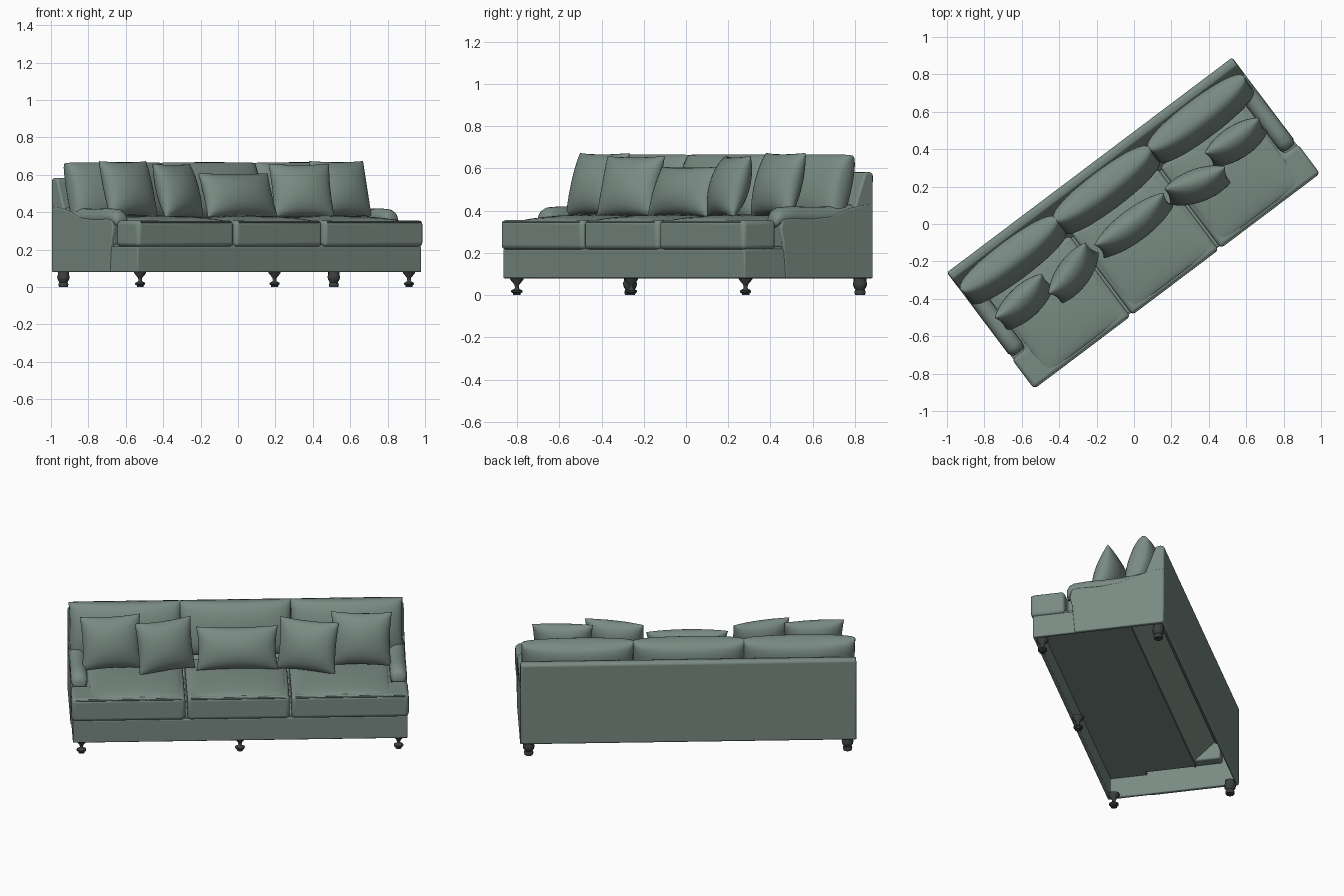
import bpy, bmesh
from math import radians, cos, sin, pi
from mathutils import Matrix, Vector

if "Cube" in bpy.data.objects:
    bpy.data.objects.remove(bpy.data.objects["Cube"])

ROT = Matrix.Rotation(radians(37), 4, 'Z')   # whole sofa stands turned by 37 degrees


def material(name, col):
    m = bpy.data.materials.new(name)
    m.diffuse_color = (*col, 1)
    m.use_nodes = True
    m.node_tree.nodes["Principled BSDF"].inputs["Base Color"].default_value = m.diffuse_color
    return m


FABRIC = material("fabric", (0.193, 0.258, 0.228))
WOOD = material("dark_wood", (0.045, 0.05, 0.052))


def finish(name, bm, mat=FABRIC, place=Matrix(), angle=40, bevel=0, segs=3):
    bmesh.ops.remove_doubles(bm, verts=bm.verts, dist=1e-5)
    bmesh.ops.recalc_face_normals(bm, faces=bm.faces)
    me = bpy.data.meshes.new(name)
    bm.to_mesh(me)
    bm.free()
    me.materials.append(mat)
    ob = bpy.data.objects.new(name, me)
    bpy.context.collection.objects.link(ob)
    ob.matrix_world = ROT @ place
    if bevel:
        b = ob.modifiers.new("soft_edges", 'BEVEL')
        b.width, b.segments, b.limit_method = bevel, segs, 'ANGLE'
    bpy.ops.object.select_all(action='DESELECT')
    bpy.context.view_layer.objects.active = ob
    ob.select_set(True)
    bpy.ops.object.shade_smooth_by_angle(angle=radians(angle))
    return ob


def prism(name, pts, axis, a, b, bevel=0.01, segs=3):
    """Extrude an outline: axis X takes (y, z) points, axis Z takes (x, y) points."""
    bm = bmesh.new()
    co = (lambda p, t: (t, p[0], p[1])) if axis == 'X' else (lambda p, t: (p[0], p[1], t))
    f = bm.faces.new([bm.verts.new(co(p, a)) for p in pts])
    ext = bmesh.ops.extrude_face_region(bm, geom=[f])
    d = Vector((b - a, 0, 0)) if axis == 'X' else Vector((0, 0, b - a))
    bmesh.ops.translate(bm, vec=d, verts=[v for v in ext['geom'] if isinstance(v, bmesh.types.BMVert)])
    bmesh.ops.recalc_face_normals(bm, faces=bm.faces)
    return finish(name, bm, bevel=bevel, segs=segs)


def pillow(name, w, h, t, place, full=0.5, pinch=0.1, n=20):
    """Stuffed cushion in the XZ plane; low 'full' gives a boxier body."""
    bm = bmesh.new()
    for side in (-1, 1):
        grid = []
        for i in range(n + 1):
            row = []
            for j in range(n + 1):
                x, z = -cos(pi * i / n), -cos(pi * j / n)
                y = side * t / 2 * max(0, (1 - x * x) * (1 - z * z)) ** full
                row.append(bm.verts.new((w / 2 * x * (1 - pinch * (1 - z * z)), y,
                                         h / 2 * z * (1 - pinch * (1 - x * x)))))
            grid.append(row)
        for i in range(n):
            for j in range(n):
                bm.faces.new((grid[i][j], grid[i + 1][j], grid[i + 1][j + 1], grid[i][j + 1]))
    return finish(name, bm, place=place, angle=60)


def loft(name, rings, mat=FABRIC, place=Matrix(), angle=60):
    """Skin a list of closed rings and cap both ends."""
    bm = bmesh.new()
    rings = [[bm.verts.new(c) for c in r] for r in rings]
    n = len(rings[0])
    for a, b in zip(rings, rings[1:]):
        for k in range(n):
            bm.faces.new((a[k], a[(k + 1) % n], b[(k + 1) % n], b[k]))
    bm.faces.new(rings[0])
    bm.faces.new(rings[-1])
    finish(name, bm, mat, place, angle)


def circle(n=20):
    return [(cos(2 * pi * k / n), sin(2 * pi * k / n)) for k in range(n)]


def piping(name, pts, r):
    cu = bpy.data.curves.new(name, 'CURVE')
    cu.dimensions, cu.bevel_depth, cu.bevel_resolution = '3D', r, 1
    sp = cu.splines.new('POLY')
    sp.points.add(len(pts) - 1)
    for p, c in zip(sp.points, pts):
        p.co = (*c, 1)
    cu.materials.append(FABRIC)
    ob = bpy.data.objects.new(name, cu)
    bpy.context.collection.objects.link(ob)
    ob.matrix_world = ROT


def lean(x, y, z, yaw, tilt):
    return (Matrix.Translation((x, y, z)) @ Matrix.Rotation(radians(yaw), 4, 'Z')
            @ Matrix.Rotation(-radians(tilt), 4, 'X'))


# open-bottomed skirt around the front, with the seat deck inside it
prism("front_skirt", [(-.95, -.11), (-.95, -.37), (.95, -.37), (.95, -.11),
                      (.93, -.11), (.93, -.35), (-.93, -.35), (-.93, -.11)], 'Z', .08, .218, .006)
prism("seat_deck", [(-.94, -.36), (.94, -.36), (.94, -.14), (.9, -.14), (.9, .15),
                    (-.9, .15), (-.9, -.14), (-.94, -.14)], 'Z', .205, .23, 0)

# back frame: thin rear panel below, wedge above, sloping lining under the back cushions
prism("back_frame", [(.393, .08), (.395, .575), (.375, .585), (.345, .58), (.285, .42), (.27, .32),
                     (.373, .32), (.373, .08)], 'X', -.953, .953, .01)
prism("back_lining", [(.14, .215), (.15, .26), (.28, .36), (.38, .36), (.38, .34), (.28, .34)],
      'X', -.93, .93, 0)

# seat cushions: a plain centre and two T-shaped ends
centre = [(-.3, -.383), (.28, -.383), (.28, .16), (-.3, .16)]
right = [(.292, -.383), (.957, -.383), (.957, -.185), (.868, -.185), (.868, .16), (.292, .16)]
left = [(-.312, -.383), (-.957, -.383), (-.957, -.185), (-.868, -.185), (-.868, .16), (-.312, .16)]
for tag, out in (("centre", centre), ("right", right), ("left", left)):
    prism(f"seat_cushion_{tag}", out, 'Z', .216, .356, .022, 4)
    xs = [p[0] for p in out if abs(p[0]) < .9]
    pillow(f"seat_crown_{tag}", max(xs) - min(xs) - .03, .52, .07,
           lean((max(xs) + min(xs)) / 2, -.105, .347, 0, 90), full=.4, pinch=0)
    fx = [p[0] for p in out]
    piping(f"seat_piping_{tag}", [(min(fx) + .02, -.378, .348), (max(fx) - .02, -.378, .348)], .005)

# arms: thin outer panel, padded upper wall and rolled top
panel = [(-.125, .08), (-.14, .25), (-.155, .31), (-.145, .355), (-.11, .365),
         (.02, .36), (.13, .37), (.24, .405), (.32, .425), (.39, .43), (.39, .08)]
wall = [(-.14, .225), (-.155, .33), (-.13, .37), (0, .38), (.3, .40), (.3, .225)]
path = [(-.178, .345, .015), (-.174, .352, .032), (-.16, .362, .042), (-.135, .37, .046),
        (-.06, .375, .046), (.04, .373, .045), (.14, .374, .045), (.24, .385, .045), (.34, .388, .04)]
for s, side in ((-1, "left"), (1, "right")):
    prism(f"arm_panel_{side}", panel, 'X', s * .93, s * .955, .006)
    prism(f"arm_wall_{side}", wall, 'X', s * .868, s * .94, .01)
    loft(f"arm_roll_{side}", [[(s * .906 + r * 1.05 * c, y, z + r * d) for c, d in circle()]
                              for y, z, r in path])

# three big back cushions
for i, x in enumerate((-.632, -.008, .624)):
    pillow(f"back_cushion_{i + 1}", .64, .315, .20, lean(x, .235, .51, 0, 15), full=.3, pinch=.01)

# throw pillows: x, y, z, width, height, yaw, tilt
for i, (x, y, z, w, h, yaw, tilt) in enumerate((
        (-.72, .02, .525, .345, .31, 6, 17),
        (-.415, -.015, .515, .335, .30, 17, 17),
        (-.005, -.005, .49, .465, .25, 0, 20),
        (.395, -.04, .515, .345, .30, -17, 17),
        (.70, .02, .525, .345, .31, -4, 16))):
    pillow(f"throw_pillow_{i + 1}", w, h, .165, lean(x, y, z, yaw, tilt), full=.48, pinch=.06)

# turned front legs and stouter back legs
front_leg = [(.034, .085), (.032, .074), (.012, .05), (.009, .036), (.012, .03),
             (.027, .022), (.027, .014), (.018, .008), (.018, 0)]
back_leg = [(.03, .085), (.03, .065), (.034, .055), (.031, .04), (.022, .025), (.027, .015), (.024, 0)]
for name, prof, spots in (("front_leg", front_leg, [(-.9, -.325), (0, -.325), (.9, -.325)]),
                          ("back_leg", back_leg, [(-.905, .35), (.905, .35)])):
    for x, y in spots:
        loft(name, [[(r * c, r * d, z) for c, d in circle(16)] for r, z in prof], WOOD,
             Matrix.Translation((x, y, 0)), 40)
